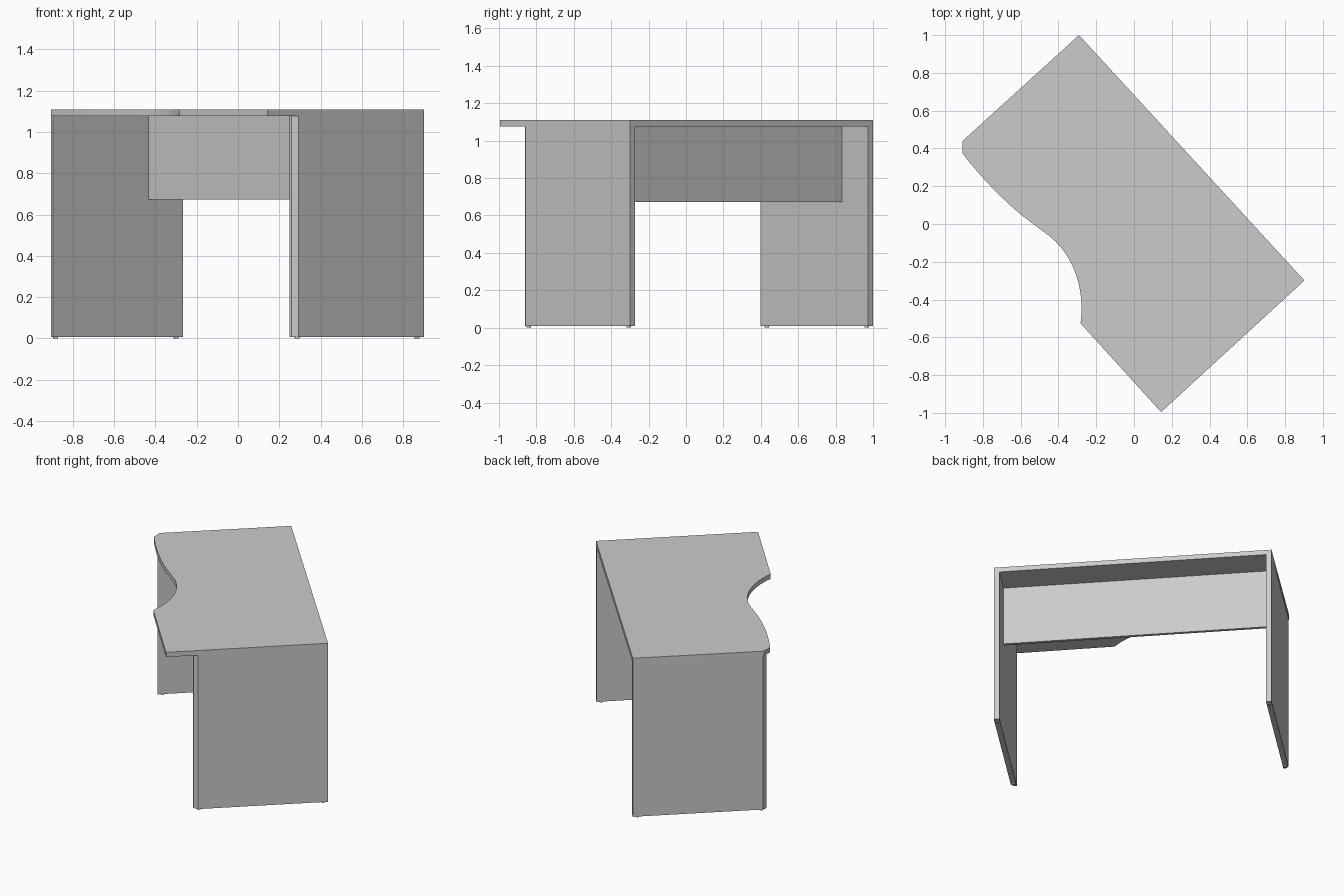
import bpy, bmesh, math
from mathutils import Vector
from mathutils.geometry import interpolate_bezier

if "Cube" in bpy.data.objects:
    bpy.data.objects.remove(bpy.data.objects["Cube"])

A = Vector((-0.291, 1.0))       # back corner, left end
B = Vector((0.902, -0.299))     # back corner, right end
U = (B - A).normalized()        # along the back edge
V = Vector((U.y, -U.x))         # from the back edge toward the user
L = (B - A).length
FOOT, UNDER, TOP = 0.008, 1.077, 1.11


def at(u, v):
    """Desk coordinates (along back, toward user) to world xy."""
    return A + U * u + V * v


def prism(name, outline, z0, z1):
    bm = bmesh.new()
    face = bm.faces.new([bm.verts.new((p[0], p[1], z0)) for p in outline])
    new = bmesh.ops.extrude_face_region(bm, geom=[face])["geom"]
    bmesh.ops.translate(bm, vec=(0, 0, z1 - z0),
                        verts=[g for g in new if isinstance(g, bmesh.types.BMVert)])
    bmesh.ops.recalc_face_normals(bm, faces=bm.faces)
    mesh = bpy.data.meshes.new(name)
    bm.to_mesh(mesh)
    bm.free()
    ob = bpy.data.objects.new(name, mesh)
    bpy.context.collection.objects.link(ob)
    bpy.ops.object.select_all(action='DESELECT')
    ob.select_set(True)
    bpy.context.view_layer.objects.active = ob
    bpy.ops.object.shade_smooth_by_angle(angle=math.radians(25))
    return ob


def curve(p0, h0, h1, p1, n):
    return interpolate_bezier(Vector(p0), Vector(h0), Vector(h1), Vector(p1), n)


# Desktop with the wavy user edge
wave = curve((-0.907, 0.373), (-0.83, 0.27), (-0.70, 0.13), (-0.58, 0.035), 12)
wave += curve((-0.44, -0.07), (-0.31, -0.18), (-0.26, -0.36), (-0.283, -0.526), 20)
prism("desktop", [A, (-0.907, 0.44)] + list(wave) + [at(L, 1.03), B], UNDER, TOP)

# Side panels with a chamfered outer front edge, and their feet
T = 0.035
profile = [(0, 0), (T, 0), (T, 0.853), (0.02, 0.853), (0, 0.828)]
for side in ("left", "right"):
    def across(d):
        return d if side == "left" else L - d
    prism(f"{side}_panel", [at(across(d), v) for d, v in profile], FOOT, UNDER)
    for end, v in (("back", 0.03), ("front", 0.82)):
        c = at(across(T / 2), v)
        ring = [c + Vector((math.cos(a), math.sin(a))) * 0.012
                for a in (i * math.tau / 16 for i in range(16))]
        prism(f"{side}_{end}_foot", ring, 0, FOOT)

# Modesty panel between the sides
prism("modesty_panel", [at(T, 0.206), at(L - T, 0.206), at(L - T, 0.226), at(T, 0.226)],
      0.672, UNDER)
